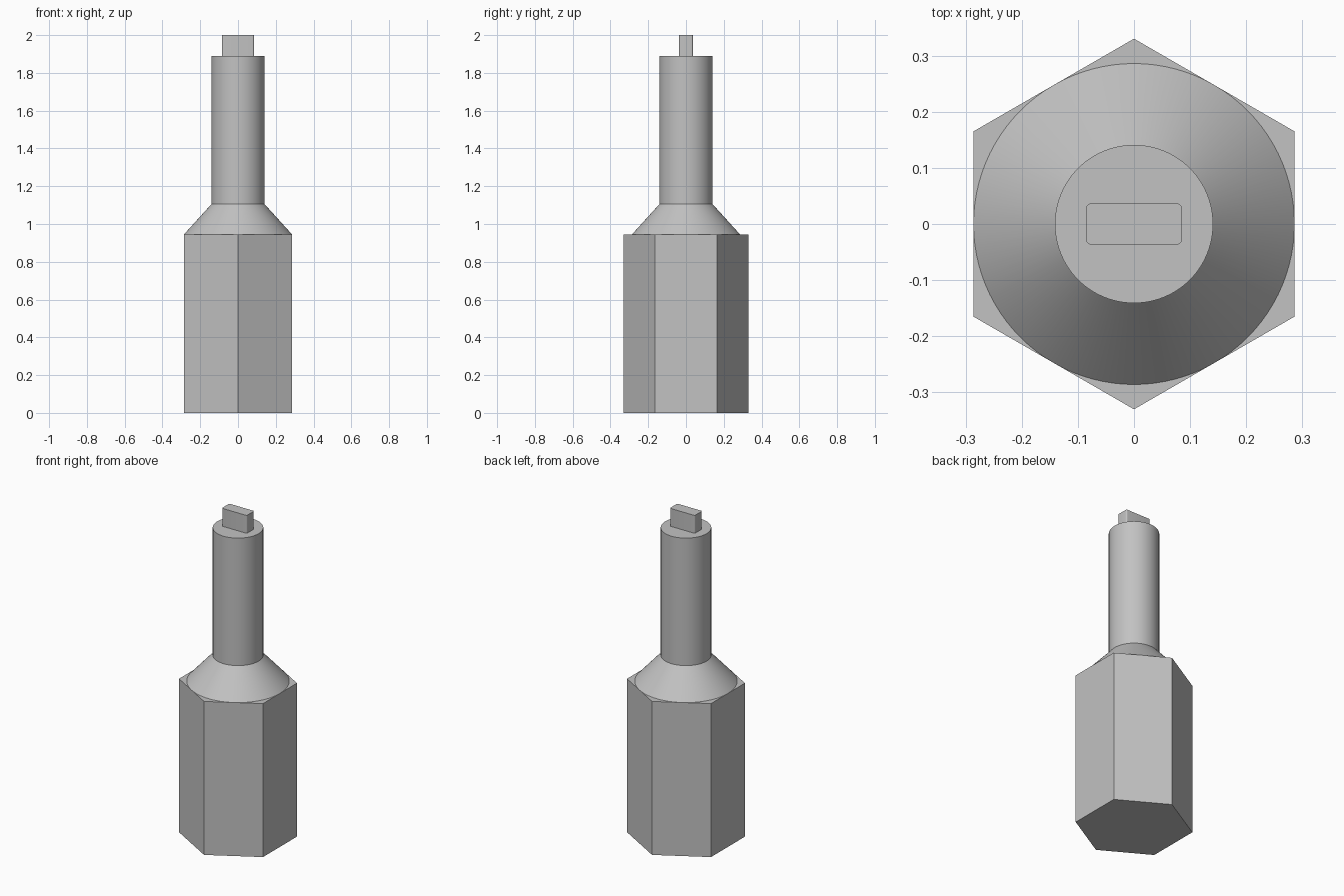
import bpy
import bmesh
import math

cube = bpy.data.objects.get("Cube")
if cube:
    bpy.data.objects.remove(cube, do_unlink=True)

steel = bpy.data.materials.new("light grey metal")
steel.use_nodes = True
colour = (0.54, 0.54, 0.54, 1)
steel.diffuse_color = colour
steel.node_tree.nodes["Principled BSDF"].inputs["Base Color"].default_value = colour

HEX_FLAT = 0.286
SHAFT_R = 0.141
HEX_TOP, CONE_TOP, SHAFT_TOP, TIP_TOP = 0.945, 1.105, 1.89, 2.0


def frustum(name, sides, r_bottom, r_top, z_bottom, z_top, turn=0, smooth=False):
    """Prism, cylinder or cone section standing between two heights."""
    bpy.ops.mesh.primitive_cone_add(
        vertices=sides, radius1=r_bottom, radius2=r_top, depth=z_top - z_bottom,
        location=(0, 0, (z_bottom + z_top) / 2), rotation=(0, 0, turn))
    obj = bpy.context.object
    obj.name = name
    obj.data.materials.append(steel)
    if smooth:
        bpy.ops.object.shade_smooth_by_angle(angle=math.radians(30))
    return obj


# Hexagonal body with corners at front and back
hex_r = HEX_FLAT / math.cos(math.pi / 6)
body = frustum("hex_body", 6, hex_r, hex_r, 0, HEX_TOP)
bpy.context.view_layer.update()
if abs(body.data.vertices[0].co.x) > 0.01:
    body.rotation_euler.z = math.pi / 6

# Conical shoulder and round shaft
frustum("shoulder", 96, HEX_FLAT, SHAFT_R, HEX_TOP, CONE_TOP, smooth=True)
frustum("shaft", 96, SHAFT_R, SHAFT_R, CONE_TOP, SHAFT_TOP, smooth=True)

# Flat drive tip with rounded upright edges
bpy.ops.mesh.primitive_cube_add(size=1, location=(0, 0, (SHAFT_TOP + TIP_TOP) / 2))
tip = bpy.context.object
tip.name = "drive_tip"
bm = bmesh.new()
bm.from_mesh(tip.data)
bmesh.ops.scale(bm, vec=(0.17, 0.073, TIP_TOP - SHAFT_TOP), verts=bm.verts)
upright = [e for e in bm.edges
           if abs(e.verts[0].co.z - e.verts[1].co.z) > 0.05]
bmesh.ops.bevel(bm, geom=upright, offset=0.008, segments=5, profile=0.5,
                affect='EDGES')
bm.to_mesh(tip.data)
bm.free()
tip.data.materials.append(steel)
bpy.ops.object.shade_smooth_by_angle(angle=math.radians(30))
